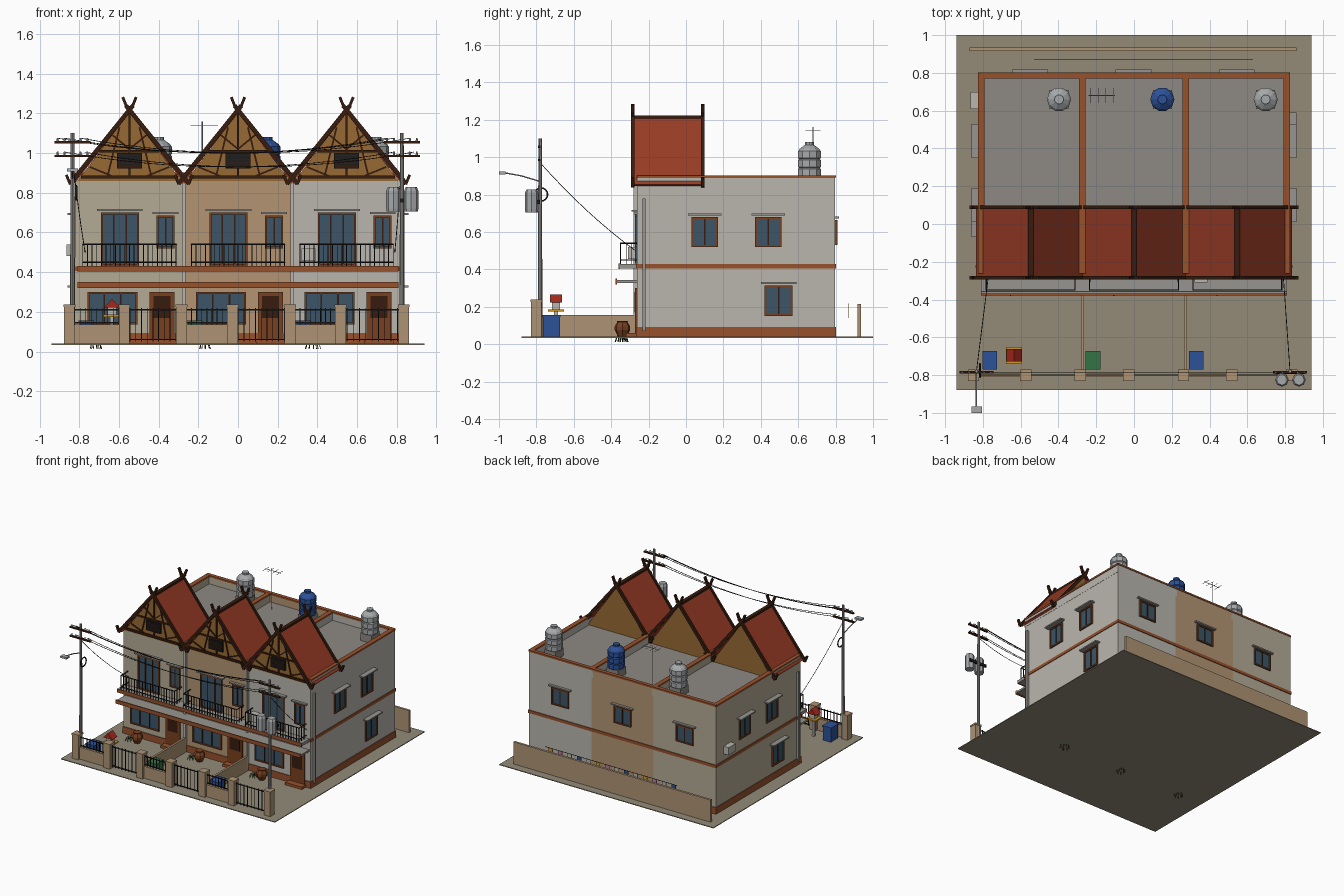
import bpy, bmesh, math, random
from mathutils import Vector

if "Cube" in bpy.data.objects:
    bpy.data.objects.remove(bpy.data.objects["Cube"])
random.seed(4)

def mat(name, r, g, b):
    m = bpy.data.materials.new(name)
    m.diffuse_color = [(c / 255) ** 2.2 for c in (r, g, b)] + [1]
    m.use_nodes = True
    m.node_tree.nodes["Principled BSDF"].inputs["Base Color"].default_value = m.diffuse_color
    return m

BEIGE, TAN, PALE = mat("beige", 178, 170, 148), mat("tan", 178, 148, 115), mat("pale", 184, 181, 172)
TERRA, ROOF, DARK = mat("terracotta", 150, 82, 48), mat("roof_red", 150, 62, 42), mat("dark_wood", 58, 34, 22)
WOOD, GLASS, DOOR = mat("gable_wood", 150, 105, 55), mat("glass", 62, 86, 104), mat("door_wood", 120, 66, 36)
IRON, STEEL, DECK = mat("iron", 35, 35, 35), mat("steel", 165, 168, 170), mat("deck", 140, 136, 130)
BLUE, GREEN, RED = mat("blue", 48, 82, 150), mat("green", 55, 115, 70), mat("red", 165, 45, 35)
GOLD, GROUND, FENCE = mat("gold", 205, 150, 45), mat("ground", 146, 138, 120), mat("fence_tan", 172, 146, 116)
PINK, LEAF, CONC = mat("pink", 190, 120, 160), mat("leaf", 60, 85, 45), mat("concrete", 150, 148, 142)

def finish(name, bm, m):
    bmesh.ops.recalc_face_normals(bm, faces=bm.faces)
    me = bpy.data.meshes.new(name)
    bm.to_mesh(me); bm.free()
    me.materials.append(m)
    ob = bpy.data.objects.new(name, me)
    bpy.context.collection.objects.link(ob)
    return ob

def prism(name, pts, y0, y1, m):
    """Polygon in x-z, extruded along y."""
    bm = bmesh.new()
    f = bm.faces.new([bm.verts.new((x, y0, z)) for x, z in pts])
    ext = bmesh.ops.extrude_face_region(bm, geom=[f])
    vs = [v for v in ext["geom"] if isinstance(v, bmesh.types.BMVert)]
    bmesh.ops.translate(bm, verts=vs, vec=(0, y1 - y0, 0))
    return finish(name, bm, m)

def box(name, x0, x1, y0, y1, z0, z1, m):
    return prism(name, [(x0, z0), (x1, z0), (x1, z1), (x0, z1)], y0, y1, m)

def bar(name, a, b, t, y0, y1, m):
    """Plank between two x-z points."""
    a, b = Vector(a), Vector(b)
    d = (b - a).normalized() * t / 2
    n = Vector((-d.y, d.x))
    return prism(name, [a + n, b + n, b - n, a - n], y0, y1, m)

def wire(name, pts, r, m):
    cu = bpy.data.curves.new(name, "CURVE")
    cu.dimensions, cu.bevel_depth, cu.bevel_resolution, cu.use_fill_caps = "3D", r, 1, True
    s = cu.splines.new("POLY")
    s.points.add(len(pts) - 1)
    for p, q in zip(s.points, pts):
        p.co = (*q, 1)
    cu.materials.append(m)
    ob = bpy.data.objects.new(name, cu)
    bpy.context.collection.objects.link(ob)

def lathe(name, x, y, prof, n, m):
    bm = bmesh.new()
    rings = [[bm.verts.new((x + r * math.cos(2 * math.pi * i / n), y + r * math.sin(2 * math.pi * i / n), z))
              for i in range(n)] for r, z in prof]
    for a, b in zip(rings, rings[1:]):
        for i in range(n):
            bm.faces.new((a[i], a[(i + 1) % n], b[(i + 1) % n], b[i]))
    bm.faces.new(rings[0]); bm.faces.new(rings[-1])
    return finish(name, bm, m)

X, YF, YB, G, W = 0.82, -0.262, 0.797, 0.04, 0.547

def on_wall(name, side, u0, u1, z0, z1, d, m):
    """Box standing proud of one of the four walls by d."""
    if side in "FB":
        y = (YF - d, YF + 0.005) if side == "F" else (YB - 0.005, YB + d)
        return box(name, u0, u1, *y, z0, z1, m)
    x = (X - 0.005, X + d) if side == "R" else (-X - d, -X + 0.005)
    return box(name, *x, u0, u1, z0, z1, m)

def window(name, side, u0, u1, z0, z1, panes=2, hood=0.04):
    t = 0.01
    on_wall(name + "_glass", side, u0, u1, z0, z1, 0.004, GLASS)
    for a, b, c, d in ((u0, u0 + t, z0, z1), (u1 - t, u1, z0, z1), (u0, u1, z0, z0 + t), (u0, u1, z1 - t, z1)):
        on_wall(name + "_frame", side, a, b, c, d, 0.012, DOOR)
    for i in range(1, panes):
        u = u0 + (u1 - u0) * i / panes
        on_wall(name + "_mullion", side, u - 0.004, u + 0.004, z0, z1, 0.009, DARK)
    if hood:
        on_wall(name + "_hood", side, u0 - 0.02, u1 + 0.02, z1 + 0.008, z1 + 0.018, hood, CONC)

# Ground and bands
box("ground", -0.94, 0.94, -0.88, 1.0, G - 0.006, G, GROUND)
box("plinth", -X - 0.006, X + 0.006, YF - 0.006, YB + 0.006, G, 0.092, TERRA)
box("floor_band", -X - 0.006, X + 0.006, YF - 0.006, YB + 0.006, 0.405, 0.428, TERRA)
box("balcony_slab", -0.81, 0.81, -0.355, YF, 0.405, 0.428, CONC)
box("balcony_edge", -0.81, 0.81, -0.36, -0.354, 0.402, 0.43, TERRA)
box("canopy", -0.81, 0.81, -0.37, YF, 0.328, 0.342, CONC)
box("canopy_edge", -0.81, 0.81, -0.378, -0.369, 0.32, 0.35, TERRA)

for i, wall in enumerate((BEIGE, TAN, PALE)):
    c = (i - 1) * W
    L, R = c - W / 2, c + W / 2
    # House body and parapets
    box("house_body", L, R, YF, YB, G, 0.83, wall)
    box("rear_parapet", L, R, YB - 0.022, YB, 0.83, 0.89, wall)
    box("rear_coping", L, R, YB - 0.026, YB + 0.004, 0.89, 0.903, TERRA)
    box("roof_deck", L, R, YF + 0.01, YB - 0.022, 0.829, 0.834, DECK)
    box("front_upper_wall", L, R, YF, YF + 0.02, 0.83, 0.885, wall)
    # Facade openings
    window("balcony_door", "F", c - 0.143, c + 0.047, 0.43, 0.70, 3, 0.03)
    window("upper_window", "F", c + 0.137, c + 0.227, 0.52, 0.685, 2, 0.02)
    window("ground_window", "F", c - 0.211, c + 0.041, 0.136, 0.30, 3, 0)
    on_wall("front_door", "F", c + 0.10, c + 0.227, G, 0.30, 0.01, DOOR)
    on_wall("door_panel", "F", c + 0.12, c + 0.207, 0.17, 0.28, 0.014, DARK)
    box("door_step", c + 0.09, c + 0.237, -0.32, YF, G, 0.06, TERRA)
    window("rear_window", "B", c - 0.078, c + 0.072, 0.53, 0.665, 2, 0.02)
    # Balcony railing
    y = -0.35
    for z in (0.45, 0.54):
        wire("balcony_rail", [(c - 0.235, YF, z), (c - 0.235, y, z), (c + 0.235, y, z), (c + 0.235, YF, z)], 0.004, IRON)
    for k in range(21):
        x = c - 0.235 + 0.47 * k / 20
        box("baluster", x - 0.002, x + 0.002, y - 0.002, y + 0.002, 0.428, 0.54, IRON)
    for x in (c - 0.235, c + 0.235):
        for yy in (-0.32, -0.29):
            box("side_baluster", x - 0.002, x + 0.002, yy - 0.002, yy + 0.002, 0.428, 0.54, IRON)
    # Gable roof
    prism("gable_block", [(c - 0.262, 0.86), (c + 0.262, 0.86), (c, 1.205)], YF - 0.006, YF + 0.006, WOOD)
    prism("rear_gable", [(c - 0.262, 0.834), (c + 0.262, 0.834), (c, 1.205)], 0.07, 0.08, WOOD)
    box("gable_tie_beam", c - 0.245, c + 0.245, YF - 0.018, YF, 0.872, 0.888, DARK)
    bar("collar_beam", (c - 0.15, 1.01), (c + 0.15, 1.01), 0.012, YF - 0.014, YF, DARK)
    bar("king_post", (c, 0.88), (c, 1.2), 0.012, YF - 0.014, YF, DARK)
    box("gable_louvre", c - 0.062, c + 0.062, YF - 0.022, YF, 0.922, 1.0, IRON)
    for k in range(4):
        box("louvre_slat", c - 0.058, c + 0.058, YF - 0.026, YF - 0.02, 0.93 + k * 0.018, 0.935 + k * 0.018, DARK)
    box("ridge_cap", c - 0.014, c + 0.014, -0.285, 0.092, 1.206, 1.222, DARK)
    for s in (-1, 1):
        bar("roof_slope", (c + s * 0.283, 0.85), (c, 1.212), 0.014, -0.285, 0.092, ROOF)
        bar("gable_brace", (c + s * 0.11, 0.885), (c + s * 0.05, 1.13), 0.009, YF - 0.013, YF, DARK)
        bar("gable_strut", (c + s * 0.2, 0.93), (c + s * 0.09, 0.885), 0.009, YF - 0.013, YF, DARK)
        bar("gable_upper_strut", (c, 1.02), (c + s * 0.085, 1.09), 0.009, YF - 0.013, YF, DARK)
        for y0 in (-0.293, 0.08):
            bar("bargeboard", (c + s * 0.3, 0.845), (c - s * 0.018, 1.24), 0.022, y0, y0 + 0.018, DARK)
            bar("finial", (c - s * 0.014, 1.232), (c - s * 0.034, 1.282), 0.014, y0, y0 + 0.018, DARK)
            bar("eave_tip", (c + s * 0.298, 0.842), (c + s * 0.318, 0.89), 0.014, y0, y0 + 0.018, DARK)
    # Water tank
    tx, ty = c + 0.15, 0.66
    box("tank_stand", tx - 0.05, tx + 0.05, ty - 0.05, ty + 0.05, 0.83, 0.895, DECK)
    prof = [(0.058, 0.895)]
    for k in range(3):
        z = 0.90 + k * 0.048
        prof += [(0.064, z), (0.064, z + 0.036), (0.059, z + 0.042)]
    lathe("water_tank", tx, ty, prof + [(0.055, 1.045), (0.025, 1.066), (0.025, 1.08)], 10, BLUE if i == 1 else STEEL)
    # Forecourt: bin, jar, fern
    box("bin", c - 0.252, c - 0.182, -0.765, -0.675, G, 0.145, GREEN if i == 1 else BLUE)
    box("bin_lid", c - 0.256, c - 0.178, -0.77, -0.672, 0.145, 0.155, GREEN if i == 1 else BLUE)
    lathe("water_jar", c - 0.10, -0.34, [(0.024, G), (0.042, 0.075), (0.042, 0.095), (0.028, 0.118), (0.032, 0.125)], 7, DOOR)
    for k in range(9):
        a = k * 0.7
        px, rr = c - 0.17, random.uniform(0.02, 0.045)
        wire("fern_leaf", [(px, -0.34, 0.045), (px + rr * 0.5 * math.cos(a), -0.34 + rr * 0.5 * math.sin(a), 0.07),
             (px + rr * math.cos(a), -0.34 + rr * math.sin(a), 0.012)], 0.002, LEAF)

# Party and end parapets
for x in (-X + 0.011, -W / 2, W / 2, X - 0.011):
    box("party_parapet", x - 0.013, x + 0.013, YF, YB, 0.83, 0.89, BEIGE if x < 0 else PALE)
    box("party_coping", x - 0.018, x + 0.018, YF, YB, 0.889, 0.902, TERRA)
for x in (-W / 2, W / 2):
    box("yard_divider", x - 0.008, x + 0.008, -0.775, YF, G, 0.155, FENCE)
    box("front_downpipe", x - 0.008, x + 0.008, YF - 0.018, YF, 0.06, 0.86, PALE)

# Side wall windows, pipes, cooling units
for side, low in (("R", 0.42), ("L", -0.05)):
    window("side_window", side, 0.03, 0.17, 0.52, 0.68)
    window("side_window", side, 0.37, 0.51, 0.52, 0.68)
    window("side_low_window", side, low, low + 0.15, 0.15, 0.315)
    on_wall("side_downpipe", side, -0.232, -0.216, 0.07, 0.78, 0.018, CONC)
on_wall("side_cooler", "L", 0.61, 0.70, 0.48, 0.54, 0.045, PALE)
box("balcony_cooler", 0.32, 0.39, -0.31, -0.265, 0.455, 0.52, PALE)

# Front fence
posts = [-0.85, -0.573, -0.285, -0.028, 0.262, 0.517, 0.835]
for i, x in enumerate(posts):
    box("fence_post", x - 0.027, x + 0.027, -0.828, -0.772, G, 0.225, FENCE)
    box("fence_post_cap", x - 0.03, x + 0.03, -0.831, -0.769, 0.225, 0.238, FENCE)
    if i < 6:
        x2, z0 = posts[i + 1], G + 0.01
        if i % 2 == 0:
            box("fence_wall", x, x2, -0.81, -0.79, G, 0.135, FENCE)
            z0 = 0.135
        for z in (z0 + 0.01, 0.21):
            box("fence_rail", x, x2, -0.803, -0.797, z - 0.003, z + 0.003, IRON)
        for k in range(1, 10):
            xx = x + (x2 - x) * k / 10
            box("fence_bar", xx - 0.002, xx + 0.002, -0.802, -0.798, z0, 0.22, IRON)

# Spirit house
sx, sy = -0.635, -0.695
box("shrine_post", sx - 0.01, sx + 0.01, sy - 0.01, sy + 0.01, G, 0.175, PALE)
box("shrine_platform", sx - 0.043, sx + 0.043, sy - 0.043, sy + 0.043, 0.175, 0.186, GOLD)
box("shrine_cell", sx - 0.022, sx + 0.022, sy - 0.022, sy + 0.022, 0.186, 0.225, PALE)
prism("shrine_roof", [(sx - 0.04, 0.222), (sx + 0.04, 0.222), (sx, 0.265)], sy - 0.032, sy + 0.032, RED)

# Rear wall and laundry
box("rear_yard_wall", -0.87, 0.86, 0.917, 0.935, G, 0.215, FENCE)
wire("laundry_line", [(-0.53, 0.87, 0.215), (0.63, 0.87, 0.215)], 0.002, IRON)
for k in range(14):
    x = -0.5 + k * 0.083
    box("laundry", x - 0.018, x + 0.018, 0.868, 0.872, 0.14, 0.215, (BLUE, PALE, PINK, GOLD, PALE)[k % 5])

# Utility poles, lamp, transformers, wires
for x in (-0.834, 0.826):
    lathe("utility_pole", x, -0.78, [(0.013, G), (0.009, 1.10)], 8, CONC)
    for z in (1.055, 0.985):
        box("crossarm", x - 0.09, x + 0.09, -0.792, -0.778, z - 0.006, z + 0.006, DARK)
        for dx in (-0.075, -0.04, 0.04, 0.075):
            lathe("insulator", x + dx, -0.785, [(0.006, z + 0.005), (0.004, z + 0.022)], 6, STEEL)
for dx, z in ((-0.075, 1.075), (-0.04, 1.075), (0.04, 1.075), (-0.04, 1.005), (0.06, 1.005)):
    wire("power_line", [(-0.834 + dx + 1.66 * t / 16, -0.785, z - 0.3 * (t / 16) * (1 - t / 16)) for t in range(17)], 0.002, IRON)
for x in (0.783, 0.873):
    lathe("transformer", x, -0.825, [(0.034, 0.705), (0.036, 0.72), (0.036, 0.81), (0.028, 0.828)], 8, STEEL)
box("transformer_bracket", 0.75, 0.905, -0.795, -0.78, 0.75, 0.77, IRON)
wire("lamp_arm", [(-0.834, -0.78, 0.87), (-0.834, -0.88, 0.90), (-0.834, -0.98, 0.918)], 0.004, STEEL)
box("lamp_head", -0.861, -0.806, -1.0, -0.965, 0.908, 0.922, STEEL)
wire("cable_coil", [(-0.815, -0.775 + 0.035 * math.cos(t * math.pi / 8), 0.8 + 0.035 * math.sin(t * math.pi / 8)) for t in range(17)], 0.005, IRON)
for x0, x1 in ((-0.834, -0.77), (0.826, 0.79)):
    wire("service_drop", [(x0 + (x1 - x0) * t / 8, -0.78 + 0.51 * t / 8, 0.97 - 0.47 * t / 8 - 0.1 * t / 8 * (1 - t / 8)) for t in range(9)], 0.002, IRON)

# Roof antenna
wire("antenna_mast", [(-0.18, 0.68, 0.83), (-0.18, 0.68, 1.16)], 0.003, STEEL)
wire("antenna_boom", [(-0.24, 0.68, 1.14), (-0.10, 0.68, 1.14)], 0.002, STEEL)
for k in range(4):
    wire("antenna_rod", [(-0.23 + k * 0.04, 0.64, 1.14), (-0.23 + k * 0.04, 0.72, 1.14)], 0.0015, STEEL)
